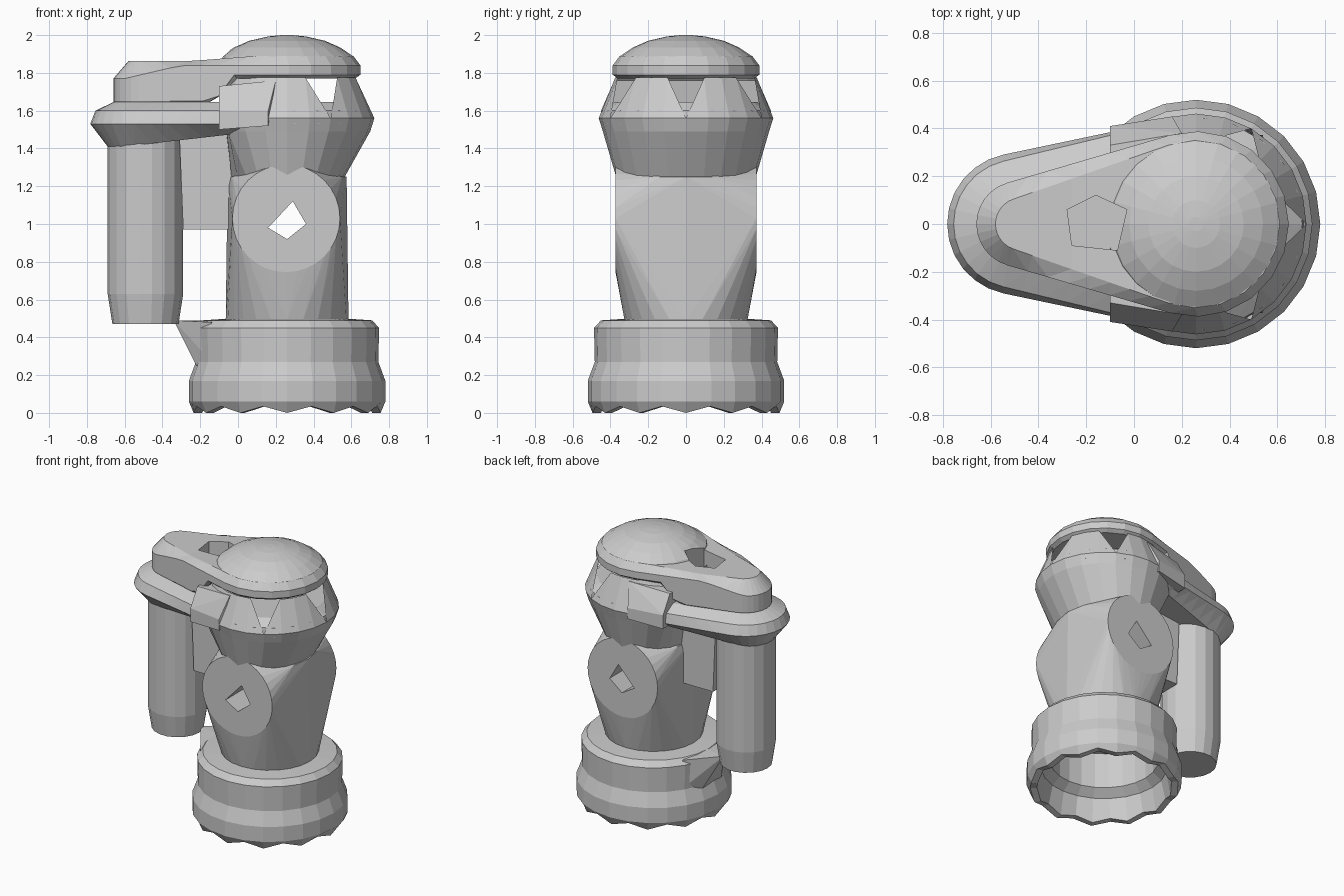
import bpy, bmesh, math
from math import cos, sin, pi

if "Cube" in bpy.data.objects:
    bpy.data.objects.remove(bpy.data.objects["Cube"])

CX = 0.26  # axis of base, column and head


def finish(bm, name):
    bmesh.ops.remove_doubles(bm, verts=bm.verts, dist=0.0005)
    bmesh.ops.recalc_face_normals(bm, faces=bm.faces)
    me = bpy.data.meshes.new(name)
    bm.to_mesh(me)
    bm.free()
    ob = bpy.data.objects.new(name, me)
    bpy.context.collection.objects.link(ob)
    return ob


def loft(name, rings, bottom=True, top=True, skip=lambda i, j: False, tri=False):
    bm = bmesh.new()
    vs = [[bm.verts.new(p) for p in r] for r in rings]
    n = len(rings[0])
    for i in range(len(rings) - 1):
        for j in range(n):
            if not skip(i, j):
                k = (j + 1) % n
                bm.faces.new((vs[i][j], vs[i][k], vs[i + 1][k], vs[i + 1][j]))
    if bottom:
        bm.faces.new(vs[0][::-1])
    if top:
        bm.faces.new(vs[-1])
    if tri:
        bmesh.ops.triangulate(bm, faces=bm.faces)
    return finish(bm, name)


def ring(r, z, n, cx=CX, ry=None, wave=0.0, xmin=-9):
    ry = r if ry is None else ry
    return [(max(xmin, cx + r * cos(2 * pi * j / n)), ry * sin(2 * pi * j / n),
             z + wave * (j % 2)) for j in range(n)]


def hull(name, pts):
    bm = bmesh.new()
    for p in pts:
        bm.verts.new(p)
    res = bmesh.ops.convex_hull(bm, input=bm.verts)
    junk = [v for v in res["geom_interior"] if isinstance(v, bmesh.types.BMVert)]
    if junk:
        bmesh.ops.delete(bm, geom=junk, context='VERTS')
    bmesh.ops.dissolve_limit(bm, angle_limit=0.01, verts=bm.verts, edges=bm.edges)
    return finish(bm, name)


def teardrop(cl, rl, rr, zf, n=12, m=8):
    # outline round a small left circle and a big right circle, straights split m times
    phi = math.acos(-(rr - rl) / (CX - cl))
    arcs = []
    for c, r, a0, a1 in ((CX, rr, -phi, phi), (cl, rl, phi, 2 * pi - phi)):
        arcs.append([(c + r * cos(a0 + (a1 - a0) * j / n), r * sin(a0 + (a1 - a0) * j / n))
                     for j in range(n + 1)])
    out = []
    for this, other in (arcs, arcs[::-1]):
        (xa, ya), (xb, yb) = this[-1], other[0]
        out += this + [(xa + (xb - xa) * k / m, ya + (yb - ya) * k / m) for k in range(1, m)]
    return [(x, y, zf(x)) for x, y in out]


def ramp(x0, z0, x1, z1):
    return lambda x: z0 + (z1 - z0) * min(1, max(0, (x - x0) / (x1 - x0)))


def cut(targets, name, a, b):
    cutter = loft(name, [a, b])
    cutter.hide_render = True
    cutter.hide_set(True)
    for target in targets:
        mod = target.modifiers.new("opening", 'BOOLEAN')
        mod.operation = 'DIFFERENCE'
        mod.solver = 'EXACT'
        mod.object = cutter


# hollow base ring with scalloped foot
profile = [(.36, .48, 0), (.36, .22, 0), (.42, .17, 0), (.45, 0, .035), (.495, 0, .035),
           (.52, .06, 0), (.52, .17, 0), (.483, .27, 0), (.487, .45, 0), (.45, .49, 0),
           (.30, .50, 0)]
loft("base", [ring(r, z, 24, wave=w) for r, z, w in profile])

# pointed spur on the base
hull("base_spur", [(-.34, .05, .49), (-.22, -.1, .25), (-.22, .12, .25), (-.14, -.24, .27),
                   (-.14, .24, .27), (-.14, -.24, .48), (-.14, .24, .48), (-.1, 0, .49)])

# column blending into two flat side discs
discs = [(.255 + .285 * cos(2 * pi * j / 32), s * .373, 1.03 + .285 * sin(2 * pi * j / 32))
         for j in range(32) for s in (-1, 1)]
column = hull("column", discs + ring(.325, .49, 24) + ring(.315, 1.25, 16, ry=.36))
hole = [(.16, .98), (.26, .92), (.36, 1.0), (.29, 1.12)]
cut([column], "column_cutter", [(x, -.6, z) for x, z in hole], [(x, .6, z) for x, z in hole])

# flared neck, an open shell with windows on the far side
N = 24
neck_rings = [ring(.305, 1.25, N, ry=.37), ring(.44, 1.49, N, xmin=-.06),
              ring(.462, 1.56, N, xmin=-.1), ring(.375, 1.775, N, xmin=-.1)]
windows = [0, 3, 4, 19, 20, 23]
loft("neck", neck_rings, top=False, bottom=False,
     skip=lambda i, j: i == 2 and j in windows)

# slanted frames turning each window into a downward triangle
bm = bmesh.new()
for mid in (0, 4, 20):
    for side in (-1, 1):
        e, m = (mid + side) % N, mid % N
        bm.faces.new([bm.verts.new(p) for p in
                      (neck_rings[2][m], neck_rings[2][e], neck_rings[3][e])])
finish(bm, "neck_window_frames")

# shoulder block where the arm leaves the neck
hull("shoulder_block", [(x, s * y, z) for s in (-1, 1) for x, y, z in
                        ((-.1, .41, 1.5), (-.1, .41, 1.6), (-.1, .33, 1.73),
                         (.16, .45, 1.52), (.16, .45, 1.6), (.2, .38, 1.76))])

# teardrop flange carrying the arm
loft("flange", [teardrop(-.5, .19, .37, ramp(-.6, 1.41, .1, 1.49)),
                teardrop(-.485, .297, .45, lambda x: 1.53),
                teardrop(-.485, .27, .445, lambda x: 1.60),
                teardrop(-.48, .18, .38, lambda x: 1.645)], tri=True)

# teardrop cap with an opening in the top
cap = loft("cap", [teardrop(-.48, .17, .36, ramp(-.12, 1.63, -.04, 1.77)),
                   teardrop(-.48, .18, .388, ramp(-.12, 1.65, -.04, 1.79)),
                   teardrop(-.48, .18, .388, ramp(-.6, 1.77, -.3, 1.84)),
                   teardrop(-.47, .11, .35, ramp(-.25, 1.863, .1, 1.89))], tri=True)

# low dome on the cap
dome_profile = [(.37, 1.85), (.35, 1.888), (.28, 1.935), (.20, 1.97), (.10, 1.993), (.03, 2.0)]
dome = loft("dome", [ring(r, z, 24) for r, z in dome_profile])

opening = [(-.28, .06), (-.26, -.09), (-.07, -.11), (-.03, .06), (-.16, .12)]
cut([cap, dome], "cap_cutter",
    [(x, y, 1.74) for x, y in opening], [(x, y, 2.1) for x, y in opening])

# hanging cylinder and the web joining it to the column
loft("hanging_cylinder", [ring(r, z, 18, cx=-.49)
                          for r, z in ((.175, .47), (.2, .63), (.2, 1.45))])
hull("web", [(x, y, z) for x, z in ((-.31, 1.46), (-.04, 1.48), (-.02, .97), (-.29, .97))
             for y in (-.1, .1)])
